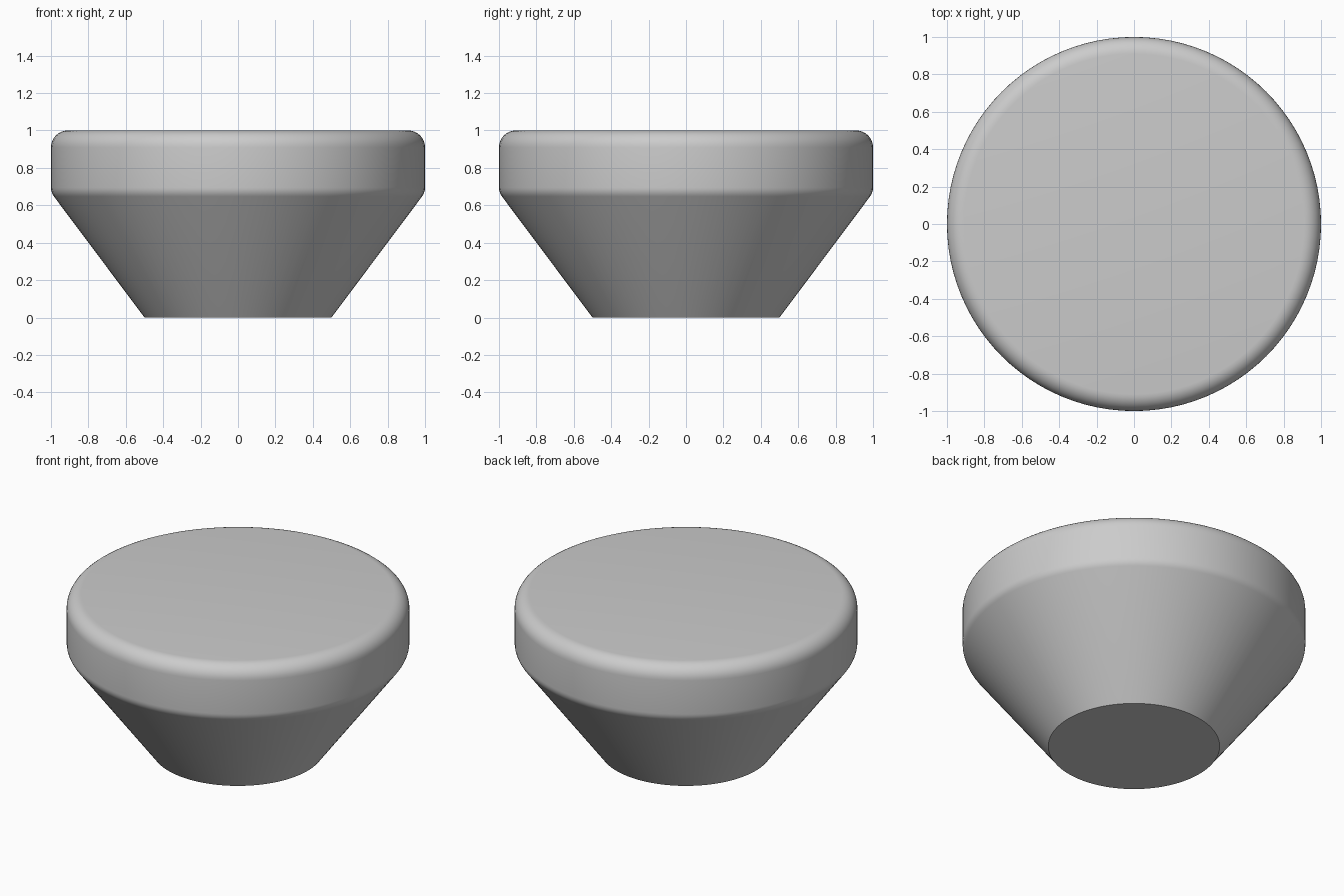
import bpy, bmesh
from math import sin, cos, pi, radians
from mathutils import Matrix

cube = bpy.data.objects.get("Cube")
if cube:
    bpy.data.objects.remove(cube, do_unlink=True)

# Plain grey material
grey = bpy.data.materials.new("light_grey")
grey.use_nodes = True
colour = (0.6, 0.6, 0.6, 1)
grey.diffuse_color = colour
grey.node_tree.nodes["Principled BSDF"].inputs["Base Color"].default_value = colour


def arc(cx, cz, radius, start, end, steps):
    """Points (radius, height) along a rounded corner."""
    angles = [radians(start + (end - start) * i / steps) for i in range(steps + 1)]
    return [(cx + radius * cos(a), cz + radius * sin(a)) for a in angles]


# Profile: narrow foot, sloped side, soft shoulder, straight rim, rounded top
TOP_R = 0.09
SHOULDER_R = 0.08
profile = [(0.5, 0)]
profile += arc(1 - SHOULDER_R, 0.695, SHOULDER_R, -37, 0, 5)
profile += arc(1 - TOP_R, 1 - TOP_R, TOP_R, 0, 90, 8)

# Turn the profile into rings and bridge them
SIDES = 96
bm = bmesh.new()
rings = [[bm.verts.new((r * cos(2 * pi * i / SIDES), r * sin(2 * pi * i / SIDES), z))
          for i in range(SIDES)] for r, z in profile]
for low, high in zip(rings, rings[1:]):
    for i in range(SIDES):
        j = (i + 1) % SIDES
        bm.faces.new((low[i], low[j], high[j], high[i]))

# Flat top and underside
bm.faces.new(rings[-1])
bm.faces.new(rings[0][::-1])

mesh = bpy.data.meshes.new("knob_body")
bm.to_mesh(mesh)
bm.free()
mesh.materials.append(grey)
knob = bpy.data.objects.new("knob_body", mesh)
bpy.context.collection.objects.link(knob)

# Smooth sides with a crisp foot edge
bpy.context.view_layer.objects.active = knob
knob.select_set(True)
bpy.ops.object.shade_smooth_by_angle(angle=radians(35))
